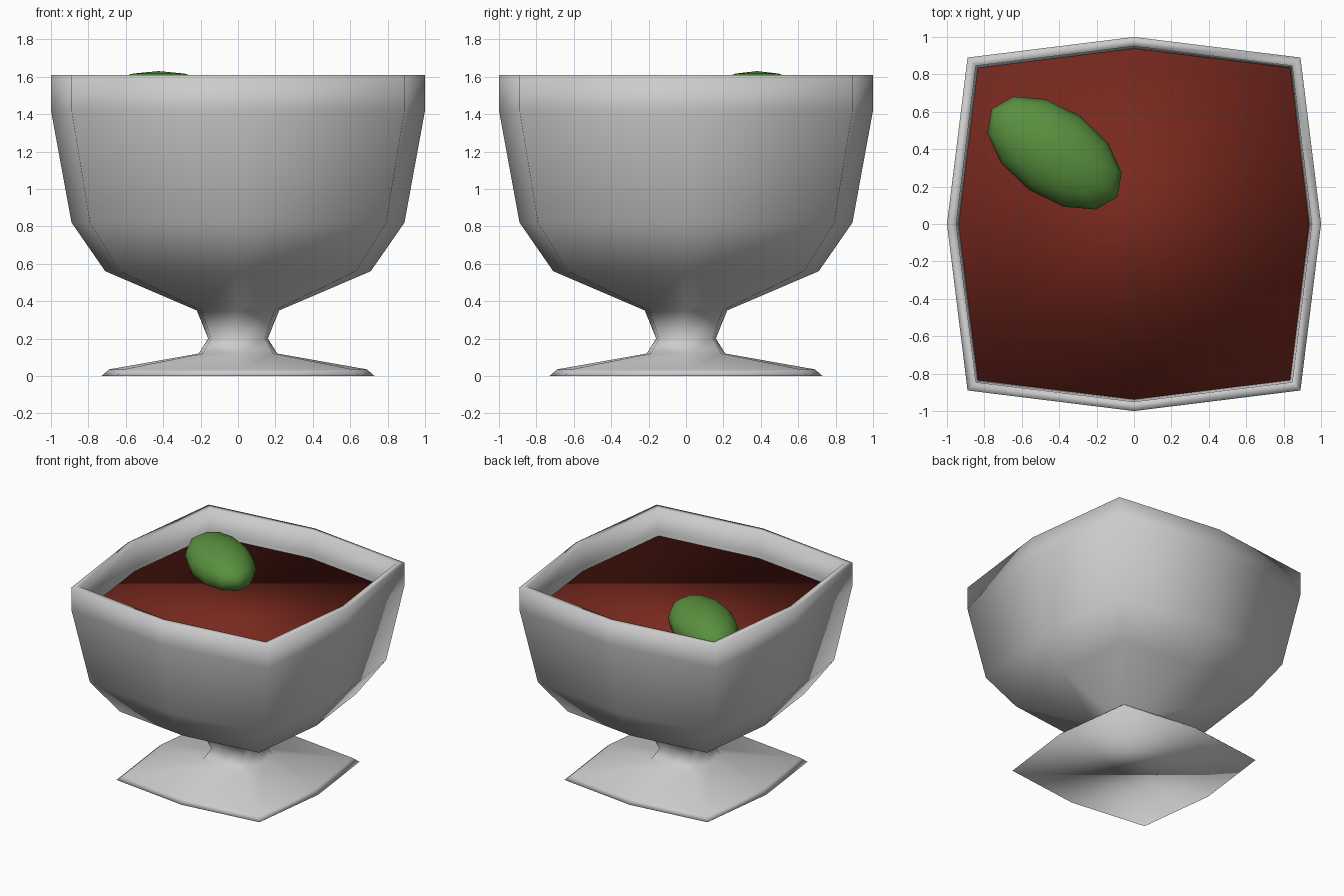
import bpy, bmesh, math

if "Cube" in bpy.data.objects:
    bpy.data.objects.remove(bpy.data.objects["Cube"])

# Octagonal "squircle" section: axis points at 1, corner points at 0.89
SECTION = [(1, 0), (.89, .89), (0, 1), (-.89, .89),
           (-1, 0), (-.89, -.89), (0, -1), (.89, -.89)]


def material(name, rgb):
    m = bpy.data.materials.new(name)
    m.diffuse_color = (*rgb, 1)
    m.use_nodes = True
    m.node_tree.nodes["Principled BSDF"].inputs["Base Color"].default_value = m.diffuse_color
    return m


def loft(name, profile, mat=None):
    """Stack scaled sections along a (radius, z) profile and cap both ends."""
    bm = bmesh.new()
    rings = [[bm.verts.new((x * r, y * r, z)) for x, y in SECTION]
             for r, z in profile]
    for a, b in zip(rings, rings[1:]):
        for i in range(8):
            j = (i + 1) % 8
            bm.faces.new((a[i], a[j], b[j], b[i]))
    bm.faces.new(rings[0][::-1])
    bm.faces.new(rings[-1])
    bmesh.ops.recalc_face_normals(bm, faces=bm.faces[:])
    for f in bm.faces:
        f.smooth = True
    me = bpy.data.meshes.new(name)
    bm.to_mesh(me)
    bm.free()
    ob = bpy.data.objects.new(name, me)
    bpy.context.collection.objects.link(ob)
    if mat:
        me.materials.append(mat)
    return ob


# Footed bowl: foot, stem, outer wall, rim, then the inside cavity
loft("bowl", [(.73, 0), (.69, .035), (.21, .12), (.16, .20), (.22, .35),
              (.71, .56), (.89, .82), (1, 1.42), (1, 1.61),
              (.95, 1.61), (.945, 1.42), (.84, .84), (.67, .60), (.2, .41)])

# Soup filling the cavity, with a flat top
loft("soup", [(.19, .42), (.665, .605), (.835, .845), (.938, 1.39)],
     material("soup_red", (.19, .022, .013)))

# Garnish leaf resting in the soup
bpy.ops.mesh.primitive_uv_sphere_add(segments=12, ring_count=8, radius=1,
                                     location=(-.425, .38, 1.455),
                                     rotation=(0, 0, math.radians(-35)))
leaf = bpy.context.object
leaf.name = "garnish_leaf"
leaf.scale = (.41, .24, .175)
leaf.data.materials.append(material("leaf_green", (.1, .28, .05)))
bpy.ops.object.shade_smooth()
